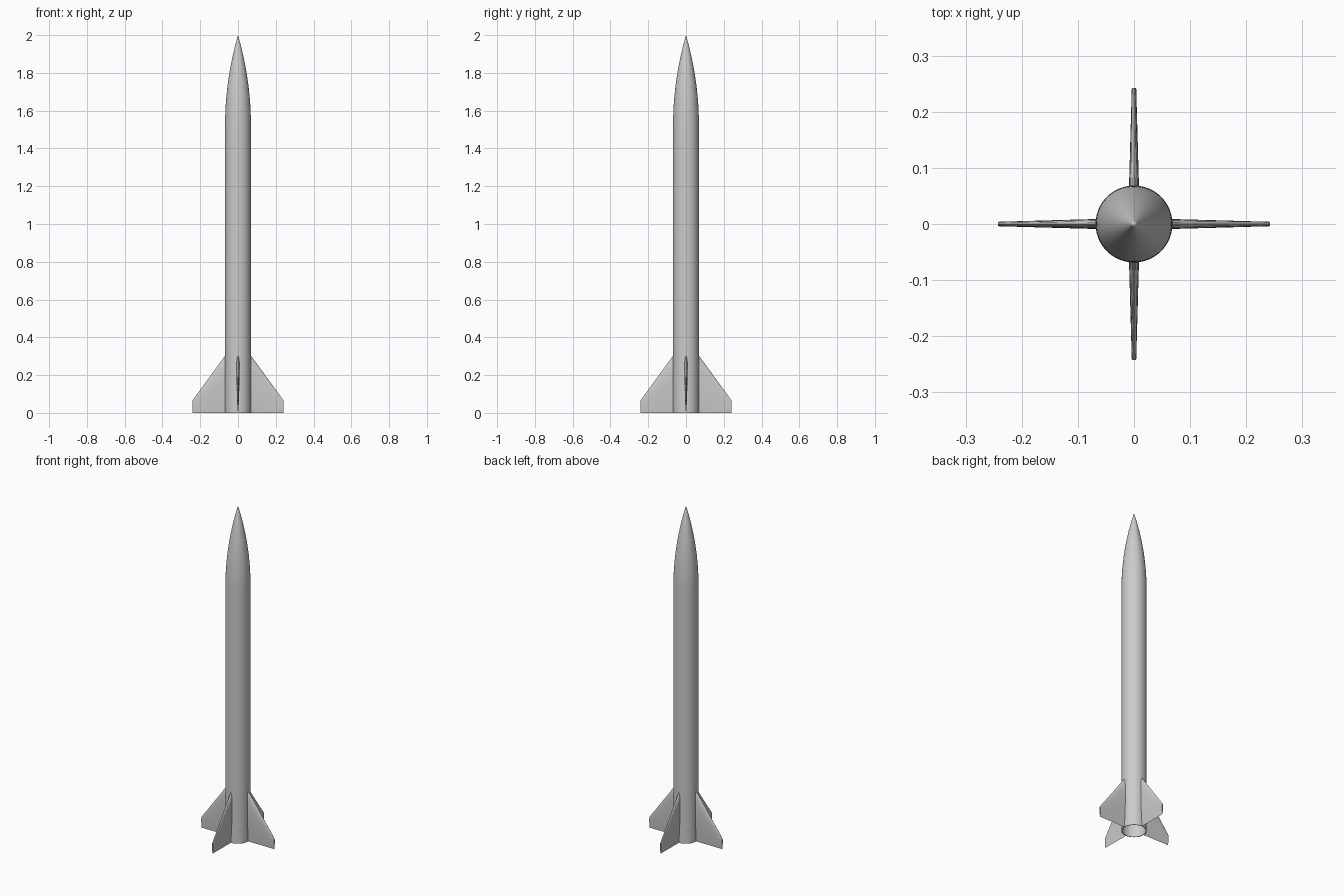
import bpy, bmesh, math
from mathutils import Matrix

cube = bpy.data.objects.get("Cube")
if cube:
    bpy.data.objects.remove(cube, do_unlink=True)

RADIUS, INNER, NOSE_BASE, HEIGHT = 0.0685, 0.065, 1.52, 2.0
SIDES = 64

grey = bpy.data.materials.new("light grey")
grey.use_nodes = True
colour = (0.6, 0.6, 0.6, 1)
grey.diffuse_color = colour
grey.node_tree.nodes["Principled BSDF"].inputs["Base Color"].default_value = colour


def finish(name, bm, angle):
    bmesh.ops.remove_doubles(bm, verts=bm.verts, dist=1e-5)
    bmesh.ops.recalc_face_normals(bm, faces=bm.faces)
    mesh = bpy.data.meshes.new(name)
    bm.to_mesh(mesh)
    bm.free()
    mesh.materials.append(grey)
    obj = bpy.data.objects.new(name, mesh)
    bpy.context.collection.objects.link(obj)
    bpy.ops.object.select_all(action='DESELECT')
    obj.select_set(True)
    bpy.context.view_layer.objects.active = obj
    bpy.ops.object.shade_smooth_by_angle(angle=math.radians(angle))
    return obj


def lathe(name, profile):
    bm = bmesh.new()
    verts = [bm.verts.new((r, 0, z)) for r, z in profile]
    edges = [bm.edges.new(pair) for pair in zip(verts, verts[1:])]
    bmesh.ops.spin(bm, geom=verts + edges, cent=(0, 0, 0), axis=(0, 0, 1),
                   angle=math.tau, steps=SIDES, use_merge=True)
    return finish(name, bm, 30)


# Hollow body tube, open at the tail
lathe("body_tube", [(INNER, NOSE_BASE), (INNER, 0), (RADIUS, 0), (RADIUS, NOSE_BASE)])

# Pointed ogive nose with a closed base
length = HEIGHT - NOSE_BASE
rho = (RADIUS ** 2 + length ** 2) / (2 * RADIUS)
nose = [(0, NOSE_BASE)]
for i in range(25):
    h = length * i / 24
    nose.append((max(0, math.sqrt(rho ** 2 - h ** 2) + RADIUS - rho), NOSE_BASE + h))
lathe("nose_cone", nose)


# Tapered fins with a thin streamlined section
def section(x, chord, thickness):
    steps = 12
    ts = [(1 - math.cos(math.pi * i / steps)) / 2 for i in range(steps + 1)]

    def half(t):
        return 5 * thickness * (0.2969 * math.sqrt(t) - 0.126 * t - 0.3516 * t * t
                                + 0.2843 * t ** 3 - 0.1036 * t ** 4)
    front = [(x, half(t), chord * (1 - t)) for t in ts]
    back = [(x, -y, z) for x, y, z in reversed(front[1:-1])]
    return front + back


for k, side in enumerate(("left", "back", "right", "front")):
    bm = bmesh.new()
    root = [bm.verts.new(p) for p in section(INNER + 0.002, 0.305, 0.018)]
    tip = [bm.verts.new(p) for p in section(0.242, 0.065, 0.008)]
    n = len(root)
    for i in range(n):
        j = (i + 1) % n
        bm.faces.new((root[i], root[j], tip[j], tip[i]))
    bm.faces.new(root)
    bm.faces.new(tip)
    bm.transform(Matrix.Rotation(k * math.pi / 2, 4, 'Z'))
    finish(side + "_fin", bm, 35)
